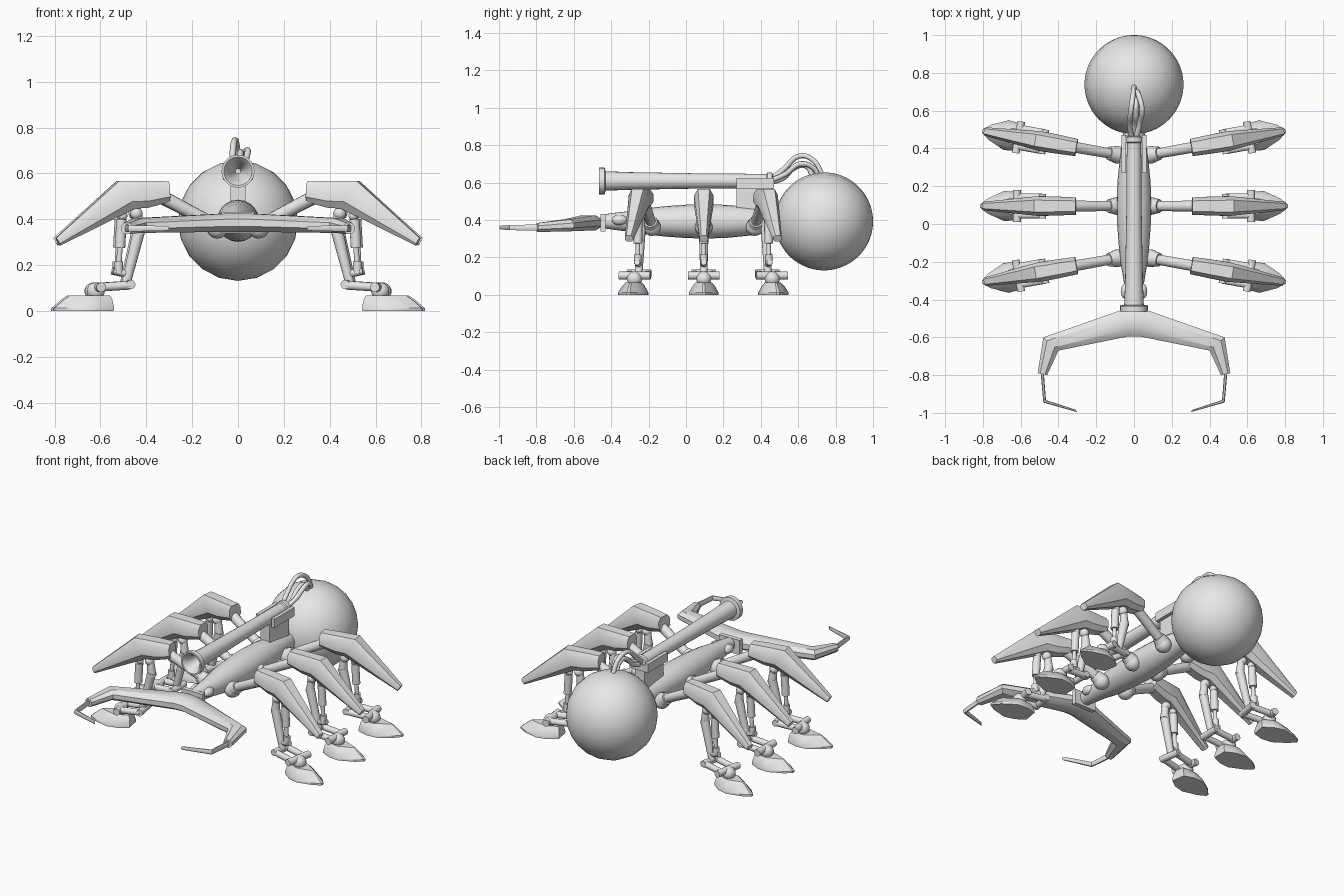
import bpy, bmesh, math
from mathutils import Vector, Matrix

if "Cube" in bpy.data.objects:
    bpy.data.objects.remove(bpy.data.objects["Cube"])

grey = bpy.data.materials.new("plain grey")
grey.diffuse_color = (0.8, 0.8, 0.8, 1)
grey.use_nodes = True
grey.node_tree.nodes["Principled BSDF"].inputs["Base Color"].default_value = grey.diffuse_color
I = Matrix.Identity(4)


def finish(name, bm, m=I, angle=35):
    bm.transform(m)
    bmesh.ops.recalc_face_normals(bm, faces=bm.faces)
    for f in bm.faces:
        f.smooth = True
    me = bpy.data.meshes.new(name)
    bm.to_mesh(me)
    bm.free()
    me.set_sharp_from_angle(angle=math.radians(angle))
    me.materials.append(grey)
    ob = bpy.data.objects.new(name, me)
    bpy.context.collection.objects.link(ob)
    return ob


def loft(name, rings, m=I, angle=35):
    """Skin a row of equal-sized point rings and cap both ends."""
    bm = bmesh.new()
    vs = [[bm.verts.new(p) for p in r] for r in rings]
    n = len(vs[0])
    for a, b in zip(vs, vs[1:]):
        for i in range(n):
            j = (i + 1) % n
            bm.faces.new((a[i], a[j], b[j], b[i]))
    bm.faces.new(vs[0])
    bm.faces.new(vs[-1])
    return finish(name, bm, m, angle)


def rod(name, p, q, r1, r2=None, m=I, seg=14):
    p, q = Vector(p), Vector(q)
    bm = bmesh.new()
    bmesh.ops.create_cone(bm, cap_ends=True, segments=seg, radius1=r1,
                          radius2=r1 if r2 is None else r2, depth=(q - p).length)
    rot = (q - p).to_track_quat('Z', 'Y').to_matrix().to_4x4()
    return finish(name, bm, m @ Matrix.Translation((p + q) / 2) @ rot)


def ball(name, c, r, m=I, seg=14, rings=10, scale=(1, 1, 1), angle=60):
    bm = bmesh.new()
    bmesh.ops.create_uvsphere(bm, u_segments=seg, v_segments=rings, radius=r)
    turn = Matrix.Rotation(math.pi / 2, 4, 'X')
    return finish(name, bm, m @ Matrix.Translation(c) @ Matrix.Diagonal((*scale, 1)) @ turn, angle=angle)


def box(name, lo, hi):
    rings = [[(x, lo[1], lo[2]), (x, hi[1], lo[2]), (x, hi[1], hi[2]), (x, lo[1], hi[2])]
             for x in (lo[0], hi[0])]
    return loft(name, rings)


def lathe(name, profile, z, seg=20, angle=35):
    """Profile of (y, radius) spun round a line along y at height z."""
    rings = [[(r * math.sin(math.tau * i / seg), y, z + r * math.cos(math.tau * i / seg))
              for i in range(seg)] for y, r in profile]
    return loft(name, rings, angle=angle)


def mirror(ob):
    ob.modifiers.new("mirror", 'MIRROR').use_clip = True


# abdomen and spindle body
ball("abdomen", (0, 0.738, 0.393), 0.262, seg=20, rings=40)
lathe("body", [(-0.45, .036), (-0.38, .046), (-0.3, .055), (-0.2, .072), (-0.1, .082), (0, .089),
               (0.1, .092), (0.22, .088), (0.34, .076), (0.44, .062), (0.53, .05)], 0.393)
for s in (-1, 1):
    ball("eye", (s * 0.043, -0.355, 0.40), 0.028, scale=(1, 1.5, 1))

# barrel with flared hollow muzzle
lathe("barrel", [(-0.3, .012), (-0.44, .042), (-0.465, .062), (-0.465, .072), (-0.435, .072),
                 (-0.43, .052), (-0.3, .047), (0.1, .040), (0.43, .038), (0.435, .046),
                 (0.46, .046), (0.465, .03)], 0.609)
box("barrel_mount", (-0.032, 0.27, 0.44), (0.032, 0.46, 0.6))
for s in (-1, 1):
    x = s * 0.054
    box("mount_rail", (x - 0.011, 0.27, 0.57), (x + 0.011, 0.47, 0.625))
box("mount_end", (-0.065, 0.445, 0.57), (0.065, 0.47, 0.61))


# hoses from the barrel to the abdomen
def hose(name, pts):
    cu = bpy.data.curves.new(name, 'CURVE')
    cu.dimensions = '3D'
    cu.bevel_depth = 0.014
    cu.bevel_resolution = 2
    cu.resolution_u = 8
    sp = cu.splines.new('BEZIER')
    sp.bezier_points.add(len(pts) - 1)
    for b, p in zip(sp.bezier_points, pts):
        b.co = p
        b.handle_left_type = b.handle_right_type = 'AUTO'
    cu.materials.append(grey)
    bpy.context.collection.objects.link(bpy.data.objects.new(name, cu))


hose("hose_high", [(-.01, .45, .615), (-.022, .52, .67), (-.015, .61, .743), (-.005, .68, .72), (0, .73, .64)])
hose("hose_mid", [(.01, .45, .61), (.03, .53, .645), (.042, .61, .70), (.025, .68, .68), (.01, .71, .635)])
hose("hose_low", [(0, .45, .60), (.005, .52, .625), (.01, .58, .68), (.01, .64, .69), (.01, .68, .63)])


# mandibles: octagonal sections between an outer and an inner edge
def section(outer, inner, z, h):
    o, i = Vector((*outer, z)), Vector((*inner, z))
    ring = []
    for u, v in ((0, .4), (.25, 1), (.75, 1), (1, .4), (1, -.4), (.75, -1), (.25, -1), (0, -.4)):
        ring.append(o.lerp(i, u) + Vector((0, 0, v * h)))
    return ring


mirror(loft("mandible", [section((0, -.445), (0, -.595), .385, .04),
                         section((.065, -.455), (.03, -.595), .385, .04),
                         section((.48, -.6), (.40, -.67), .372, .032),
                         section((.51, -.79), (.46, -.80), .36, .024)]))
mirror(loft("claw", [section((.495, -.78), (.478, -.78), .36, .016),
                     section((.48, -.945), (.466, -.932), .36, .014),
                     section((.30, -.996), (.31, -.983), .36, .01)]))
box("mandible_collar", (-0.073, -0.458, 0.34), (0.073, -0.43, 0.432))


# legs, each built along local +x
def shell_ring(top, bottom, w):
    t, b = Vector((top[0], 0, top[1])), Vector((bottom[0], 0, bottom[1]))
    return [t.lerp(b, u) + Vector((0, v * w, 0)) for u, v in
            ((0, .6), (.28, 1), (.75, 1), (1, .55), (1, -.55), (.75, -1), (.28, -1), (0, -.6))]


def foot_ring(z, heel, toe, w):
    mid = heel + (toe - heel) * 0.5
    return [(heel, -w * .55, z), (heel + .06, -w * .92, z), (mid, -w, z), (toe - .04, -w * .5, z),
            (toe, -w * .1, z), (toe, w * .1, z), (toe - .04, w * .5, z), (mid, w, z),
            (heel + .06, w * .92, z), (heel, w * .55, z)]


def leg(tag, m):
    ball(tag + "_hip", (.09, 0, .362), .047, m)
    rod(tag + "_hip_collar", (.10, 0, .372), (.135, 0, .393), .044, .036, m)
    rod(tag + "_thigh_rod", (.10, 0, .375), (.36, 0, .51), .027, .03, m)
    loft(tag + "_shell", [shell_ring((.31, .565), (.306, .475), .046),
                          shell_ring((.41, .567), (.40, .45), .05),
                          shell_ring((.53, .567), (.46, .446), .052),
                          shell_ring((.806, .318), (.788, .285), .022)], m)
    # main shin
    ball(tag + "_knee", (.45, 0, .425), .028, m)
    rod(tag + "_shin_upper", (.445, 0, .43), (.436, 0, .335), .02, .026, m)
    rod(tag + "_shin", (.436, 0, .355), (.495, 0, .12), .027, .02, m)
    # outer piston
    ball(tag + "_piston_joint", (.51, 0, .415), .021, m)
    rod(tag + "_piston_sleeve", (.515, 0, .40), (.522, 0, .275), .023, .023, m)
    rod(tag + "_piston_rod", (.522, 0, .29), (.528, 0, .17), .012, .012, m)
    rod(tag + "_piston_clamp", (.485, 0, .16), (.552, 0, .175), .016, .016, m)
    rod(tag + "_piston_foot", (.528, 0, .215), (.528, 0, .165), .02, .02, m)
    # ankle links and axles
    rod(tag + "_heel_axle", (.485, -.065, .115), (.485, .065, .115), .02, .02, m)
    rod(tag + "_ankle_axle", (.62, -.085, .103), (.62, .085, .103), .021, .021, m)
    for s in (-1, 1):
        rod(tag + "_ankle_link", (.485, s * .048, .112), (.62, s * .048, .103), .019, .019, m)
    ball(tag + "_ankle", (.63, 0, .085), .04, m)
    loft(tag + "_foot", [foot_ring(0, .558, .815, .08), foot_ring(.012, .556, .815, .08),
                         foot_ring(.05, .562, .77, .058), foot_ring(.067, .57, .745, .042)], m)


for tag, y, yaw in (("front_leg", -.175, -10), ("middle_leg", .095, 0), ("rear_leg", .36, 10)):
    for side, a in (("right", yaw), ("left", 180 - yaw)):
        px = .05 if side == "right" else -.05
        turn = Matrix.Rotation(math.radians(a), 4, 'Z')
        leg(side + "_" + tag, Matrix.Translation((px, y, 0)) @ turn @ Matrix.Translation((-.05, 0, 0)))
